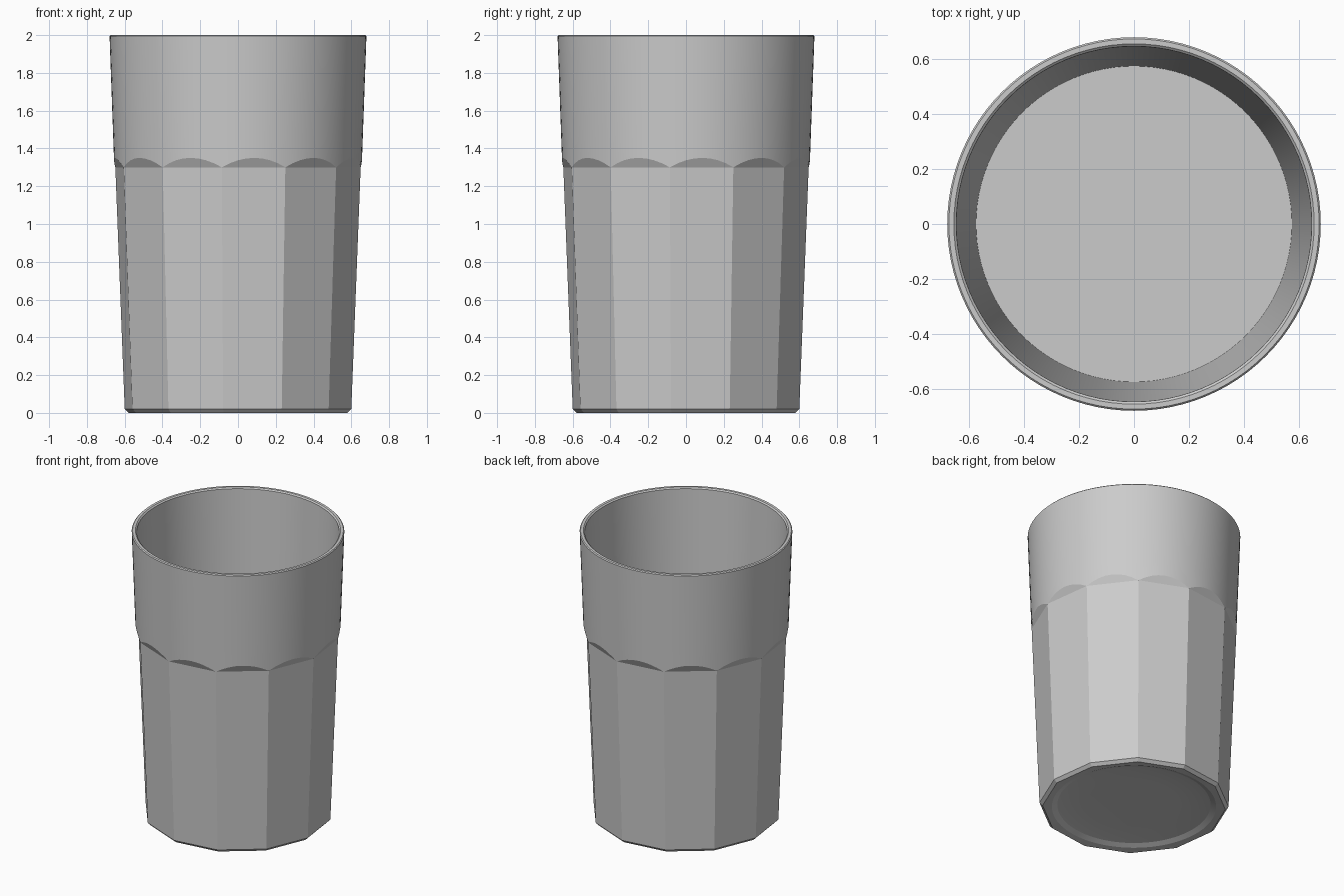
import bpy, bmesh, math

if "Cube" in bpy.data.objects:
    bpy.data.objects.remove(bpy.data.objects["Cube"])

SIDES, PER = 12, 8            # flat facets, segments per facet
N = SIDES * PER
HALF = math.pi / SIDES
START = math.radians(-7.5)

bm = bmesh.new()


def ring(radius, z):
    """radius and z are functions of the angle u from the facet middle."""
    verts = []
    for i in range(N):
        a = START + 2 * math.pi * i / N
        u = (i % PER) * 2 * HALF / PER - HALF
        verts.append(bm.verts.new((radius(u) * math.cos(a), radius(u) * math.sin(a), z(u))))
    return verts


def circle(r, z):
    return ring(lambda u: r, lambda u: z)


def polygon(r, z):
    return ring(lambda u: r * math.cos(HALF) / math.cos(u), lambda u: z)


def arch(u):
    return 1.3 + 0.05 * (math.cos(u) - math.cos(HALF)) / (1 - math.cos(HALF))


def cone(z):
    return 0.655 + (z - 1.3) * 0.025 / 0.7


rings = [
    # recessed underside
    circle(0.30, 0.034), circle(0.42, 0.03), circle(0.49, 0.02), circle(0.525, 0.005),
    # faceted foot and body
    polygon(0.585, 0.0), polygon(0.605, 0.02), polygon(0.655, 1.3),
    # scalloped shoulder and round upper wall
    ring(lambda u: cone(arch(u)), arch), circle(cone(1.45), 1.45), circle(0.68, 1.994),
    # lip
    circle(0.674, 2.0), circle(0.656, 2.0), circle(0.647, 1.992),
    # inner wall and floor
    circle(0.575, 0.1),
]
for a, b in zip(rings, rings[1:]):
    for i in range(N):
        j = (i + 1) % N
        bm.faces.new((a[i], a[j], b[j], b[i]))
bm.faces.new(rings[0][::-1])
bm.faces.new(rings[-1])

# merge the points where the scallops meet the facet corners
bmesh.ops.remove_doubles(bm, verts=bm.verts, dist=1e-5)
bmesh.ops.recalc_face_normals(bm, faces=bm.faces)

mesh = bpy.data.meshes.new("faceted_tumbler")
bm.to_mesh(mesh)
bm.free()
tumbler = bpy.data.objects.new("faceted_tumbler", mesh)
bpy.context.collection.objects.link(tumbler)
bpy.context.view_layer.objects.active = tumbler
tumbler.select_set(True)
bpy.ops.object.shade_smooth_by_angle(angle=math.radians(14))
